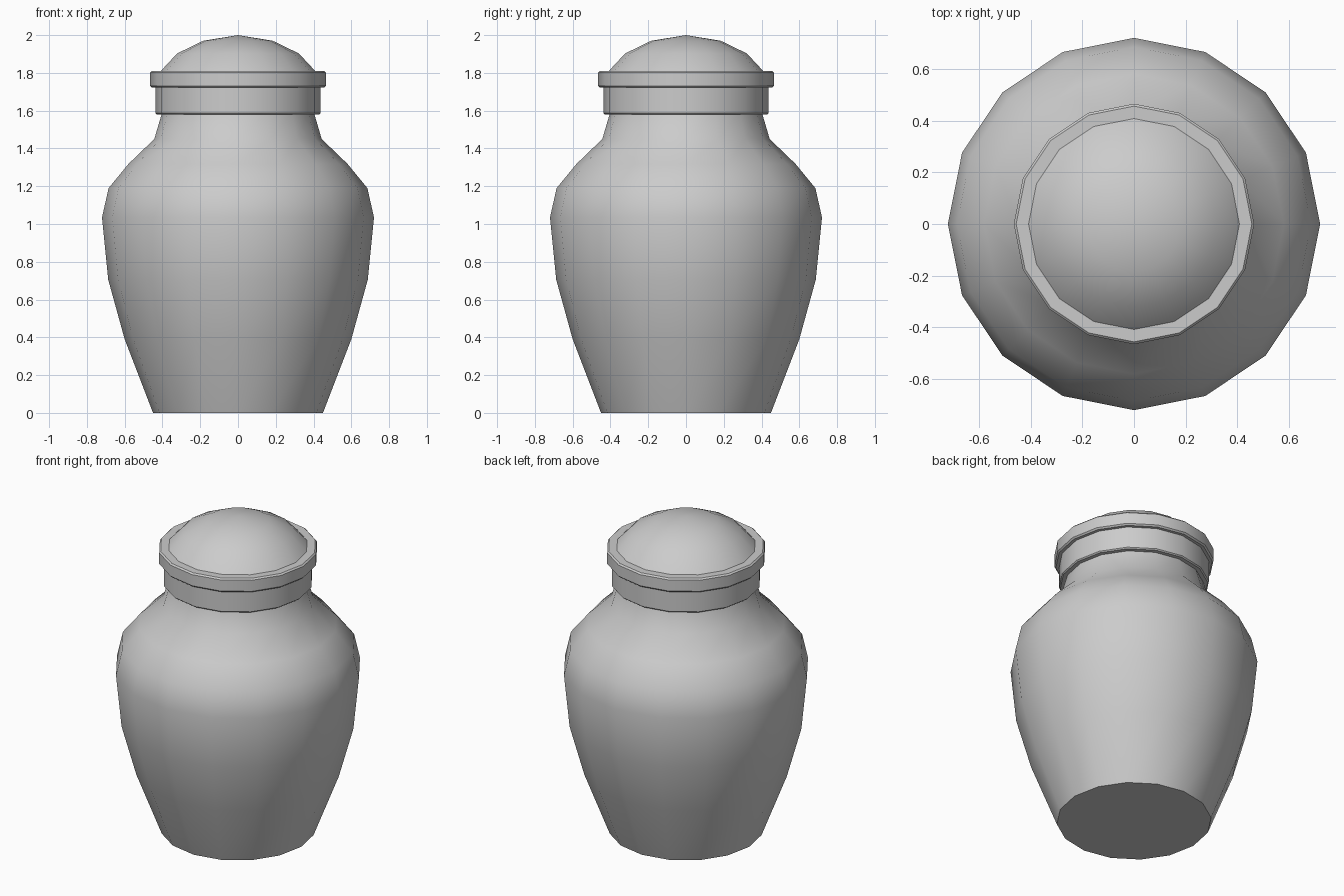
import bpy, bmesh
from math import cos, sin, pi, radians

if "Cube" in bpy.data.objects:
    bpy.data.objects.remove(bpy.data.objects["Cube"])

SIDES = 16


def lathe(name, profile, angle):
    """Revolve (radius, z) points about z; a zero radius makes a pole, open ends are capped."""
    bm = bmesh.new()
    rings = []
    for r, z in profile:
        if r == 0:
            rings.append([bm.verts.new((0, 0, z))] * SIDES)
        else:
            rings.append([bm.verts.new((r * cos(2 * pi * i / SIDES), r * sin(2 * pi * i / SIDES), z))
                          for i in range(SIDES)])
    for a, b in zip(rings, rings[1:]):
        for i in range(SIDES):
            j = (i + 1) % SIDES
            bm.faces.new(list(dict.fromkeys((a[i], a[j], b[j], b[i]))))
    for ring, (r, z) in ((rings[0], profile[0]), (rings[-1], profile[-1])):
        if r > 0:
            bm.faces.new(ring)
    bmesh.ops.recalc_face_normals(bm, faces=bm.faces)
    mesh = bpy.data.meshes.new(name)
    bm.to_mesh(mesh)
    bm.free()
    obj = bpy.data.objects.new(name, mesh)
    bpy.context.collection.objects.link(obj)
    bpy.ops.object.select_all(action='DESELECT')
    obj.select_set(True)
    bpy.context.view_layer.objects.active = obj
    bpy.ops.object.shade_smooth_by_angle(angle=radians(angle))
    return obj


# Jar body with shoulder and neck
lathe("jar_body", [(0.45, 0), (0.60, 0.39), (0.687, 0.705), (0.72, 1.035), (0.685, 1.19),
                   (0.58, 1.318), (0.443, 1.45), (0.402, 1.59)], 40)

# Lid: collar, overhanging rim with softened corners, low dome
lathe("lid", [(0.43, 1.58), (0.437, 1.587), (0.437, 1.722), (0.456, 1.722), (0.465, 1.731),
              (0.465, 1.802), (0.456, 1.811), (0.408, 1.811), (0.322, 1.903),
              (0.184, 1.97), (0, 2.0)], 35)
